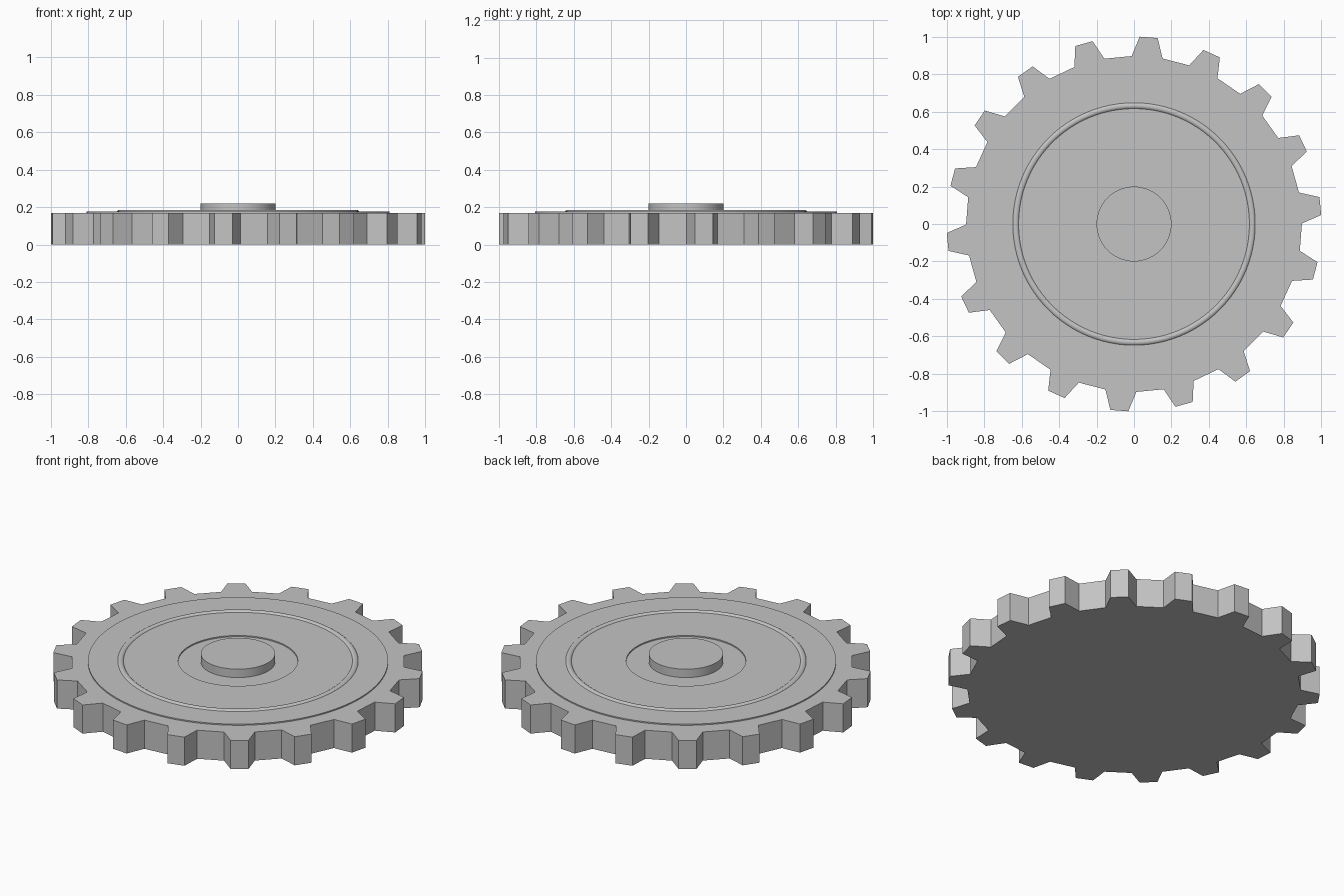
import bpy, bmesh, math

if "Cube" in bpy.data.objects:
    bpy.data.objects.remove(bpy.data.objects["Cube"])

grey = bpy.data.materials.new("plain grey")
grey.diffuse_color = (0.55, 0.55, 0.55, 1)
grey.use_nodes = True
grey.node_tree.nodes["Principled BSDF"].inputs["Base Color"].default_value = grey.diffuse_color


def finish(name, bm, smooth=False):
    bmesh.ops.recalc_face_normals(bm, faces=bm.faces)
    me = bpy.data.meshes.new(name)
    bm.to_mesh(me)
    bm.free()
    me.materials.append(grey)
    ob = bpy.data.objects.new(name, me)
    bpy.context.collection.objects.link(ob)
    if smooth:
        bpy.ops.object.select_all(action='DESELECT')
        ob.select_set(True)
        bpy.context.view_layer.objects.active = ob
        bpy.ops.object.shade_smooth_by_angle(angle=math.radians(40))
    return ob


def lathe(name, profile, steps=96):
    """Spin a closed (radius, z) outline around the z axis."""
    bm = bmesh.new()
    rings = []
    for i in range(steps):
        a = 2 * math.pi * i / steps
        rings.append([bm.verts.new((r * math.cos(a), r * math.sin(a), z))
                      for r, z in profile])
    n = len(profile)
    for i in range(steps):
        p, q = rings[i], rings[(i + 1) % steps]
        for j in range(n):
            k = (j + 1) % n
            bm.faces.new((p[j], q[j], q[k], p[k]))
    return finish(name, bm, True)


# Toothed body: 18 tapered teeth, straight sided
TEETH, PHASE, TOP = 18, 5.5, 0.17
bm = bmesh.new()
outline = []
for t in range(TEETH):
    for off, r in ((-5.3, 0.897), (-2.75, 1.001), (2.75, 1.001), (5.3, 0.897)):
        a = math.radians(PHASE + t * 360 / TEETH + off)
        outline.append(bm.verts.new((r * math.cos(a), r * math.sin(a), 0)))
base = bm.faces.new(outline)
ext = bmesh.ops.extrude_face_region(bm, geom=[base], use_keep_orig=True)
for v in ext["geom"]:
    if isinstance(v, bmesh.types.BMVert):
        v.co.z = TOP
finish("toothed_body", bm)

# Thin raised face plate with a central opening
lathe("face_plate", [(0.322, 0.16), (0.808, 0.16), (0.808, 0.177), (0.322, 0.177)])

# Rounded bead ring, mostly sunk into the plate
bead = [(0.632 + 0.02 * math.cos(2 * math.pi * i / 16),
         0.165 + 0.02 * math.sin(2 * math.pi * i / 16)) for i in range(16)]
lathe("bead_ring", bead)

# Central hub
bm = bmesh.new()
bmesh.ops.create_cone(bm, cap_ends=True, segments=64, radius1=0.2, radius2=0.2, depth=0.07)
bmesh.ops.translate(bm, verts=bm.verts, vec=(0, 0, 0.185))
finish("hub", bm, True)
